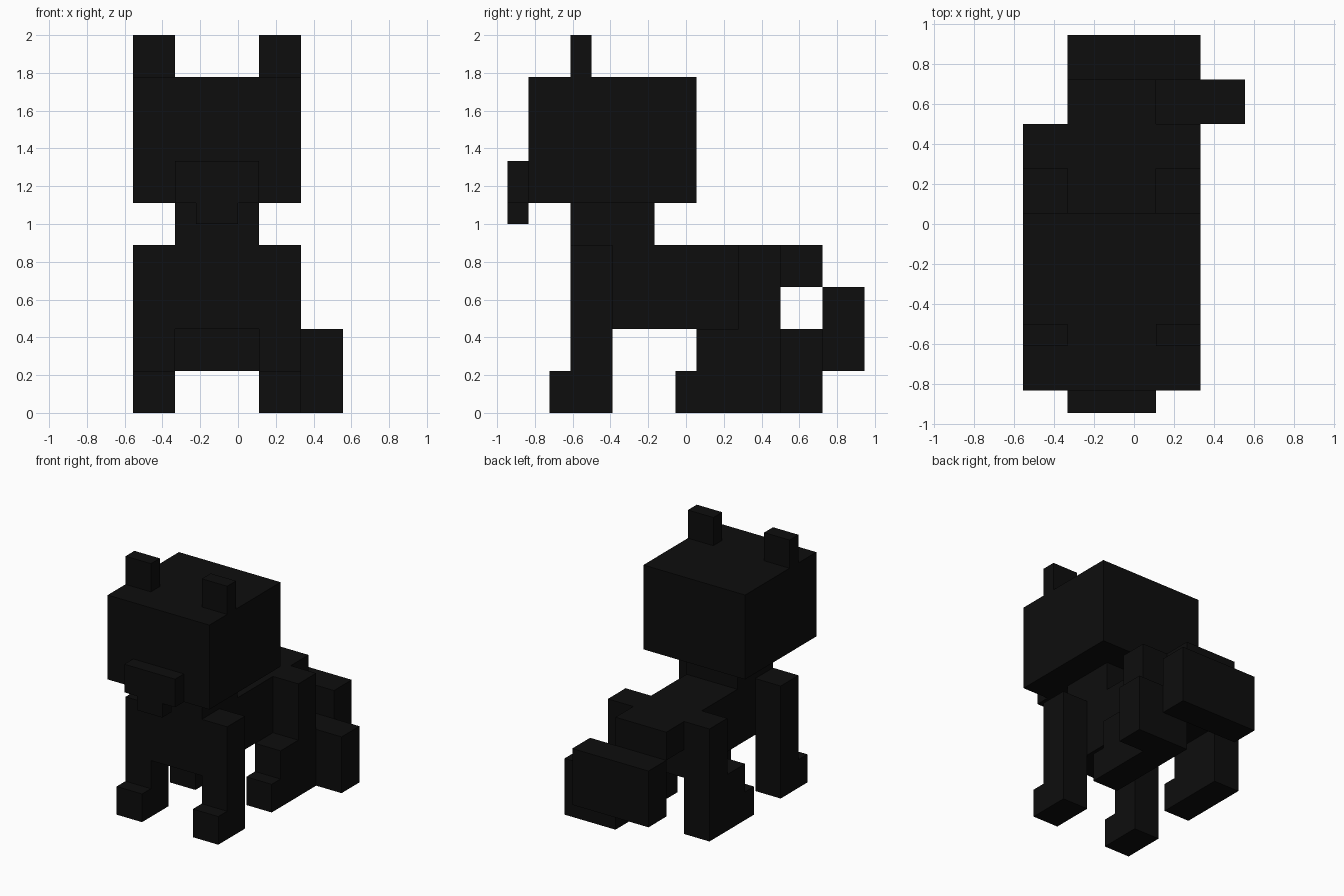
import bpy

if "Cube" in bpy.data.objects:
    bpy.data.objects.remove(bpy.data.objects["Cube"])

U = 1 / 9  # one grid cell
MID = -1   # symmetry plane of the body, in cells

black = bpy.data.materials.new("black")
black.diffuse_color = (0.004, 0.004, 0.004, 1)
black.use_nodes = True
black.node_tree.nodes["Principled BSDF"].inputs["Base Color"].default_value = black.diffuse_color


def box(name, x, y, z):
    """Block from (min, max) ranges given in cells."""
    lo, hi = zip(x, y, z)
    bpy.ops.mesh.primitive_cube_add(size=1)
    ob = bpy.context.object
    ob.name = name
    ob.location = [(a + b) / 2 * U for a, b in zip(lo, hi)]
    ob.scale = [(b - a) * U for a, b in zip(lo, hi)]
    ob.data.materials.append(black)
    return ob


def pair(name, x, y, z):
    """Right block and its mirror across the body's middle."""
    box("right_" + name, x, y, z)
    box("left_" + name, (2 * MID - x[1], 2 * MID - x[0]), y, z)


# Head, snout and ears
box("head", (-5, 3), (-7.5, 0.5), (10, 16))
box("snout", (-3, 1), (-8.5, -7.5), (10, 12))
box("chin", (-2, 0), (-8.5, -7.5), (9, 10))
pair("ear", (1, 3), (-5.5, -4.5), (16, 18))

# Neck and body
box("neck", (-3, 1), (-5.5, -1.5), (8, 10))
box("body", (-3, 1), (-5.5, 4.5), (4, 8))

# Legs and paws
pair("front_leg", (1, 3), (-5.5, -3.5), (0, 8))
pair("front_paw", (1, 3), (-6.5, -5.5), (0, 2))
pair("thigh", (1, 3), (2.5, 4.5), (4, 8))
pair("hind_leg", (1, 3), (0.5, 4.5), (0, 4))
pair("hind_paw", (1, 3), (-0.5, 0.5), (0, 2))

# Tail, curling down and round to the right
box("tail_base", (-3, 1), (4.5, 6.5), (6, 8))
box("tail_middle", (-3, 3), (6.5, 8.5), (2, 6))
box("tail_tip", (1, 5), (4.5, 6.5), (0, 4))
